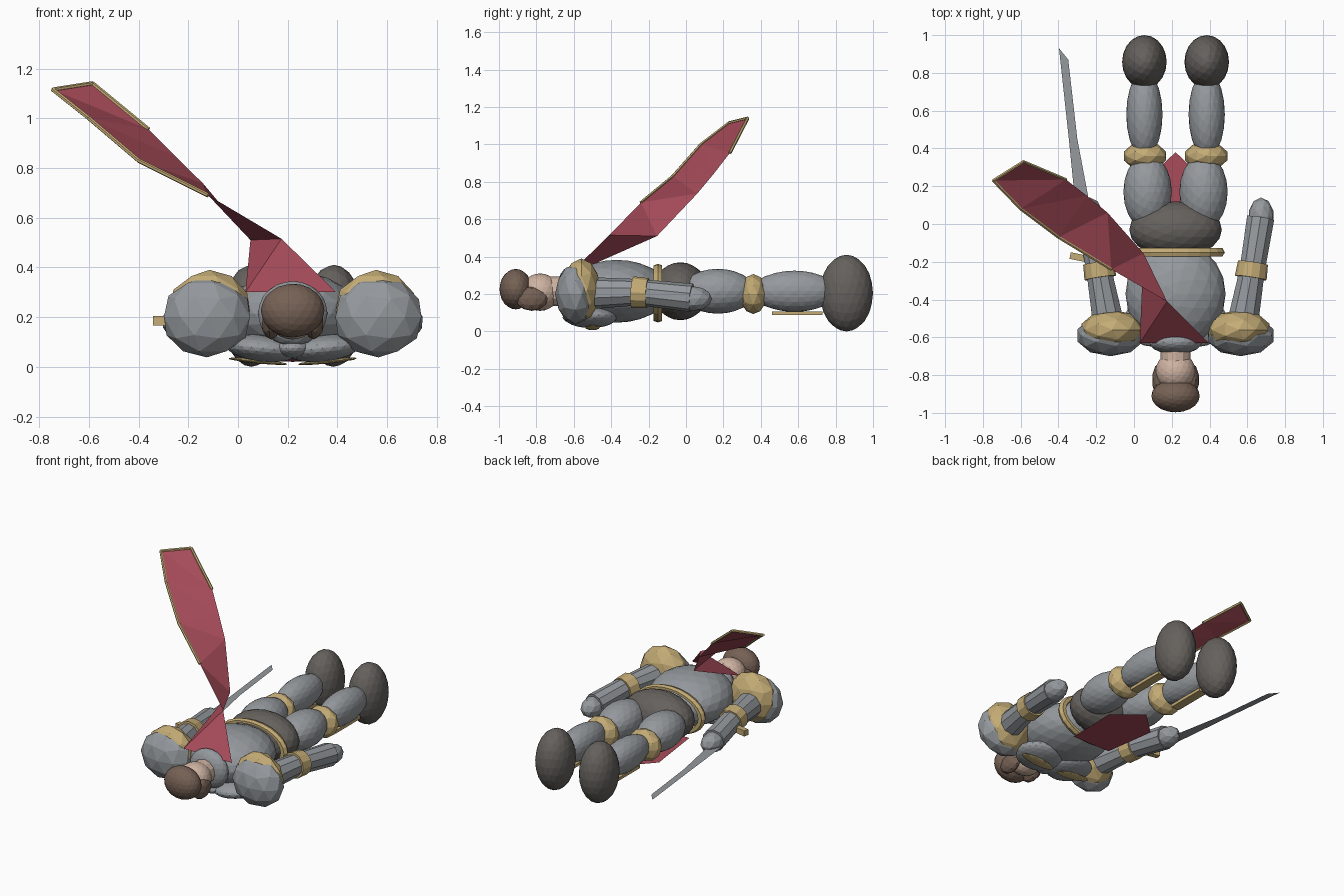
import bpy, bmesh
from math import pi
from mathutils import Vector

if "Cube" in bpy.data.objects:
    bpy.data.objects.remove(bpy.data.objects["Cube"])

CX = 0.22  # body centre line


def mat(name, rgb):
    m = bpy.data.materials.new(name)
    m.diffuse_color = (*rgb, 1)
    m.use_nodes = True
    m.node_tree.nodes["Principled BSDF"].inputs["Base Color"].default_value = m.diffuse_color
    return m


STEEL = mat("steel", (0.30, 0.32, 0.34))
GOLD = mat("gold", (0.55, 0.41, 0.18))
DARK = mat("dark_leather", (0.13, 0.12, 0.11))
HAIR = mat("hair", (0.18, 0.12, 0.09))
SKIN = mat("skin", (0.62, 0.45, 0.36))
RED = mat("red_cloth", (0.38, 0.07, 0.10))


def finish(name, m):
    ob = bpy.context.object
    ob.name = name
    ob.data.materials.append(m)
    return ob


def blob(name, loc, r, m, sub=3, rot=(0, 0, 0)):
    bpy.ops.mesh.primitive_ico_sphere_add(subdivisions=sub, radius=1, location=loc, rotation=rot)
    bpy.context.object.scale = r
    return finish(name, m)


def limb(name, a, b, r1, r2, m, sides=10):
    a, b = Vector(a), Vector(b)
    bpy.ops.mesh.primitive_cone_add(vertices=sides, radius1=r1, radius2=r2, depth=(b - a).length,
                                    location=(a + b) / 2,
                                    rotation=(b - a).to_track_quat('Z', 'Y').to_euler())
    return finish(name, m)


def box(name, loc, size, m, rot=(0, 0, 0)):
    bpy.ops.mesh.primitive_cube_add(size=1, location=loc, rotation=rot)
    bpy.context.object.scale = size
    return finish(name, m)


def sheet(name, verts, faces, m):
    me = bpy.data.meshes.new(name)
    me.from_pydata(verts, [], faces)
    me.materials.append(m)
    ob = bpy.data.objects.new(name, me)
    bpy.context.collection.objects.link(ob)
    return ob


# Torso, belt and hips
blob("torso", (CX, -0.37, 0.215), (0.265, 0.28, 0.168), STEEL)
blob("hips", (CX, -0.03, 0.215), (0.245, 0.15, 0.155), DARK)
bpy.ops.mesh.primitive_torus_add(major_segments=24, minor_segments=6, major_radius=0.235,
                                 minor_radius=0.026, location=(CX, -0.15, 0.205), rotation=(pi / 2, 0, 0))
bpy.context.object.scale = (1, 0.6, 1)
finish("belt", GOLD)
blob("collar", (CX, -0.625, 0.215), (0.14, 0.065, 0.13), STEEL)
blob("breast_ridge", (CX, -0.55, 0.075), (0.08, 0.11, 0.04), STEEL)

# Head, face down
limb("neck", (CX, -0.60, 0.215), (CX, -0.74, 0.215), 0.08, 0.08, SKIN, 12)
blob("head", (CX, -0.78, 0.21), (0.105, 0.105, 0.1), SKIN)
blob("hair", (CX, -0.91, 0.226), (0.128, 0.087, 0.108), HAIR)

# Mirrored parts on both sides of the body
for s, side in ((-1, "left"), (1, "right")):
    def p(dx, y, z):
        return (CX + s * dx, y, z)
    blob("side_hair_" + side, p(0.085, -0.825, 0.175), (0.04, 0.088, 0.065), HAIR, 2)
    blob("breast_plate_" + side, p(0.12, -0.51, 0.075), (0.15, 0.14, 0.055), STEEL, 3, (0, -s * 0.1, 0))
    blob("breast_trim_" + side, p(0.14, -0.5, 0.022), (0.125, 0.04, 0.009), GOLD, 2, (0, -s * 0.1, 0))
    # Arm
    blob("shoulder_" + side, p(0.345, -0.59, 0.2), (0.182, 0.11, 0.162), STEEL, 2)
    blob("shoulder_cap_" + side, p(0.335, -0.56, 0.222), (0.17, 0.105, 0.168), GOLD, 2)
    limb("upper_arm_" + side, p(0.36, -0.5, 0.205), p(0.405, -0.25, 0.21), 0.085, 0.07, STEEL)
    limb("elbow_band_" + side, p(0.398, -0.285, 0.21), p(0.41, -0.205, 0.205), 0.085, 0.08, GOLD, 12)
    limb("forearm_" + side, p(0.405, -0.25, 0.21), p(0.45, 0.03, 0.18), 0.07, 0.076, STEEL)
    blob("hand_" + side, p(0.453, 0.04, 0.175), (0.068, 0.1, 0.066), STEEL, 2)
    # Leg
    blob("thigh_" + side, p(0.148, 0.17, 0.215), (0.128, 0.2, 0.12), STEEL)
    blob("knee_" + side, p(0.162, 0.36, 0.2), (0.118, 0.075, 0.107), GOLD, 2)
    blob("shin_" + side, p(0.165, 0.58, 0.215), (0.096, 0.23, 0.11), STEEL)
    box("shin_guard_" + side, p(0.165, 0.595, 0.098), (0.06, 0.27, 0.02), GOLD)
    blob("boot_" + side, p(0.165, 0.858, 0.205), (0.118, 0.142, 0.205), DARK)

# Sword held in the left hand
sheet("sword_blade",
      [(-0.30, 0.0, 0.163), (-0.345, 0.45, 0.163), (-0.397, 0.93, 0.163), (-0.348, 0.87, 0.163),
       (-0.30, 0.45, 0.163), (-0.215, 0.0, 0.163)], [range(6)], STEEL)
limb("sword_grip", (-0.20, -0.2, 0.175), (-0.245, 0.05, 0.165), 0.018, 0.018, DARK, 8)
box("sword_guard", (-0.25, -0.185, 0.185), (0.18, 0.035, 0.038), GOLD, (0, 0, -0.2))

# Loincloth under the legs
sheet("loincloth", [(0.36, -0.15, 0.045), (0.39, 0.22, 0.027), (CX, 0.38, 0.02),
                    (0.05, 0.22, 0.027), (0.08, -0.15, 0.045)], [range(5)], RED)

# Flying cape: rows of two points, far edge then near edge
rows = [((0.03, -0.63, 0.30), (0.395, -0.63, 0.30)),
        ((0.05, -0.155, 0.51), (0.175, -0.41, 0.515)),
        ((-0.14, 0.06, 0.737), (-0.12, -0.24, 0.69)),
        ((-0.25, 0.15, 0.845), (-0.40, -0.07, 0.83)),
        ((-0.36, 0.235, 0.955), (-0.60, 0.08, 1.0)),
        ((-0.585, 0.33, 1.14), (-0.745, 0.23, 1.115))]
verts = [v for r in rows for v in r]
faces = []
for i in range(0, len(verts) - 2, 2):
    faces += [(i, i + 1, i + 3), (i, i + 3, i + 2)]
sheet("cape", verts, faces, RED)

# Gold hem round the free end of the cape
path = [r[1] for r in rows[2:]] + [rows[5][0], rows[4][0]]
for i, (a, b) in enumerate(zip(path, path[1:])):
    limb("cape_hem_%d" % i, a, b, 0.009, 0.009, GOLD, 6)
